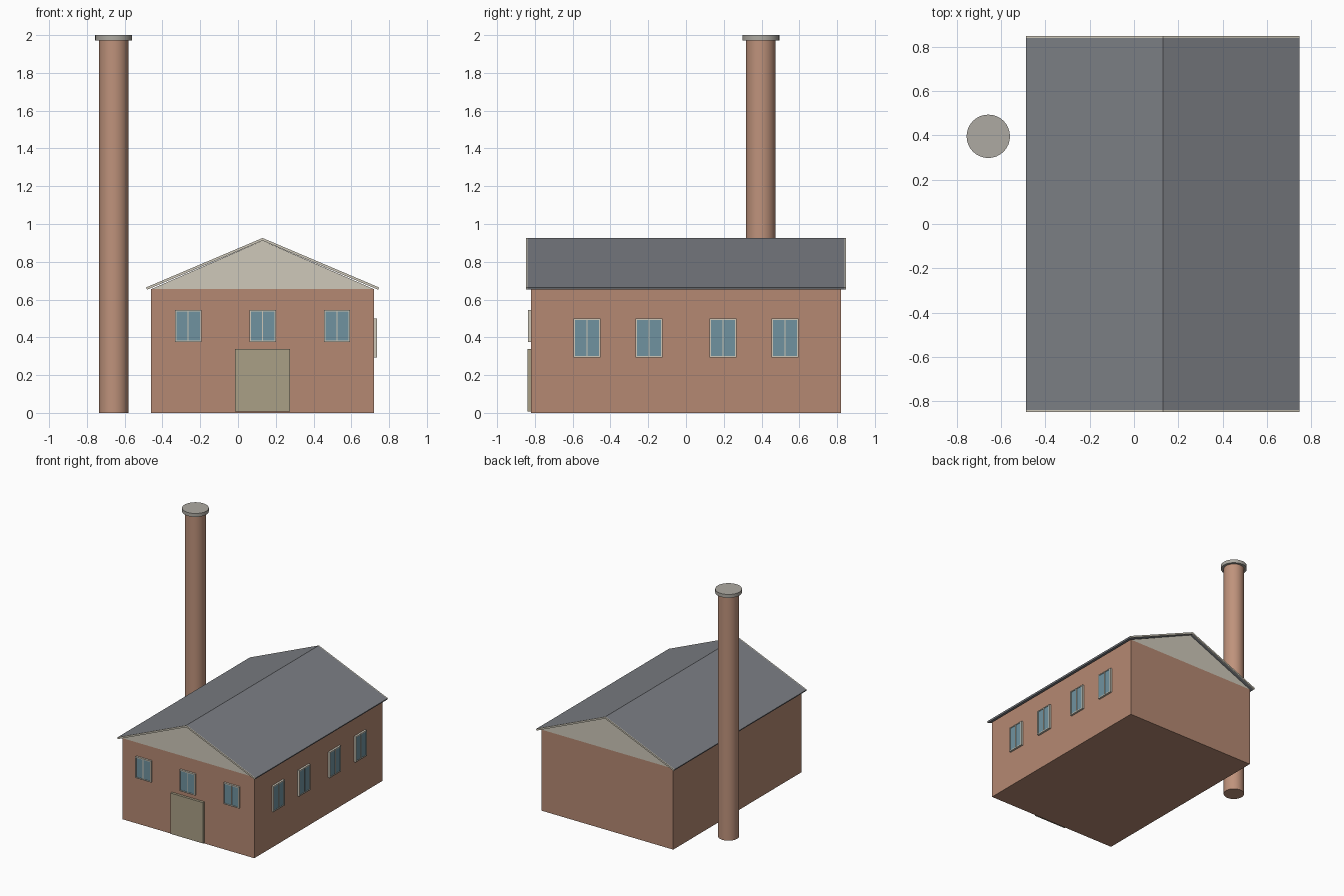
import bpy, bmesh
from math import radians
from mathutils import Vector

if "Cube" in bpy.data.objects:
    bpy.data.objects.remove(bpy.data.objects["Cube"])


def material(name, rgb):
    m = bpy.data.materials.new(name)
    m.diffuse_color = (*rgb, 1)
    m.use_nodes = True
    m.node_tree.nodes["Principled BSDF"].inputs["Base Color"].default_value = m.diffuse_color
    return m


BRICK = material("brick", (0.46, 0.25, 0.17))
STACK = material("stack brick", (0.52, 0.29, 0.20))
CREAM = material("cream", (0.62, 0.58, 0.49))
SLATE = material("slate", (0.20, 0.21, 0.23))
GLASS = material("glass", (0.16, 0.29, 0.35))
DOOR = material("door", (0.40, 0.35, 0.24))
STONE = material("stone", (0.42, 0.40, 0.36))

CX = 0.13            # centre line of the building
WALL_W, WALL_D, WALL_H = 0.59, 0.82, 0.655   # half width, half depth, height


def finish(bm, name, mat):
    bmesh.ops.recalc_face_normals(bm, faces=bm.faces)
    mesh = bpy.data.meshes.new(name)
    bm.to_mesh(mesh)
    bm.free()
    obj = bpy.data.objects.new(name, mesh)
    bpy.context.collection.objects.link(obj)
    mesh.materials.append(mat)
    return obj


def box(bm, lo, hi):
    lo, hi = Vector(lo), Vector(hi)
    verts = bmesh.ops.create_cube(bm, size=1)["verts"]
    bmesh.ops.scale(bm, verts=verts, vec=hi - lo)
    bmesh.ops.translate(bm, verts=verts, vec=(lo + hi) / 2)


def box_part(name, lo, hi, mat):
    bm = bmesh.new()
    box(bm, lo, hi)
    return finish(bm, name, mat)


def extrude_profile(name, pts, y0, y1, mat):
    """Extrude an x-z outline along y."""
    bm = bmesh.new()
    face = bm.faces.new([bm.verts.new((x, y0, z)) for x, z in pts])
    ext = bmesh.ops.extrude_face_region(bm, geom=[face])["geom"]
    verts = [g for g in ext if isinstance(g, bmesh.types.BMVert)]
    bmesh.ops.translate(bm, verts=verts, vec=(0, y1 - y0, 0))
    return finish(bm, name, mat)


def cylinder(name, r, z0, z1, mat):
    bpy.ops.mesh.primitive_cylinder_add(vertices=32, radius=r, depth=z1 - z0,
                                        location=(-0.658, 0.396, (z0 + z1) / 2))
    obj = bpy.context.object
    obj.name = name
    obj.data.materials.append(mat)
    bpy.ops.object.shade_smooth_by_angle(angle=radians(35))


def window(name, w, h, loc, turn):
    """Framed two-pane window facing -y, then turned about z."""
    t, d = 0.008, 0.016
    frame = bmesh.new()
    for s in (-1, 1):
        a, b = sorted((s * w / 2, s * (w / 2 - t)))
        box(frame, (a, -d, -h / 2), (b, 0, h / 2))
        a, b = sorted((s * h / 2, s * (h / 2 - t)))
        box(frame, (-w / 2 + t, -d, a), (w / 2 - t, 0, b))
    box(frame, (-0.003, -d, -h / 2 + t), (0.003, 0, h / 2 - t))
    glass = bmesh.new()
    box(glass, (-w / 2 + t, -d + 0.004, -h / 2 + t), (w / 2 - t, 0, h / 2 - t))
    for obj in (finish(frame, name + "_frame", CREAM), finish(glass, name + "_glass", GLASS)):
        obj.location = loc
        obj.rotation_euler.z = turn


# brick walls and cream gables
box_part("walls", (CX - WALL_W, -WALL_D, 0), (CX + WALL_W, WALL_D, WALL_H), BRICK)
extrude_profile("gables", [(CX - WALL_W, WALL_H), (CX + WALL_W, WALL_H), (CX, 0.912)],
                -WALL_D, WALL_D, CREAM)

# roof slopes with light verge strips at both ends
for side, s in (("left", -1), ("right", 1)):
    slope = [(CX, 0.912), (CX + s * 0.612, 0.652), (CX + s * 0.617, 0.664), (CX, 0.926)]
    extrude_profile(side + "_roof", slope, -0.84, 0.84, SLATE)
    for end, e in (("front", -1), ("back", 1)):
        extrude_profile(f"{side}_{end}_verge", slope, e * 0.84, e * 0.848, CREAM)

# door
box_part("door", (-0.016, -0.84, 0.008), (0.276, -WALL_D, 0.338), DOOR)

# windows on the front and right walls
for i, dx in enumerate((-0.394, 0, 0.394)):
    window(f"front_window_{i}", 0.14, 0.172, (CX + dx, -WALL_D, 0.46), 0)
for i, y in enumerate((-0.525, -0.195, 0.195, 0.525)):
    window(f"side_window_{i}", 0.143, 0.208, (CX + WALL_W, y, 0.396), radians(90))

# chimney stack and its cap
cylinder("chimney", 0.078, 0, 1.975, STACK)
cylinder("chimney_cap", 0.098, 1.972, 2.0, STONE)
